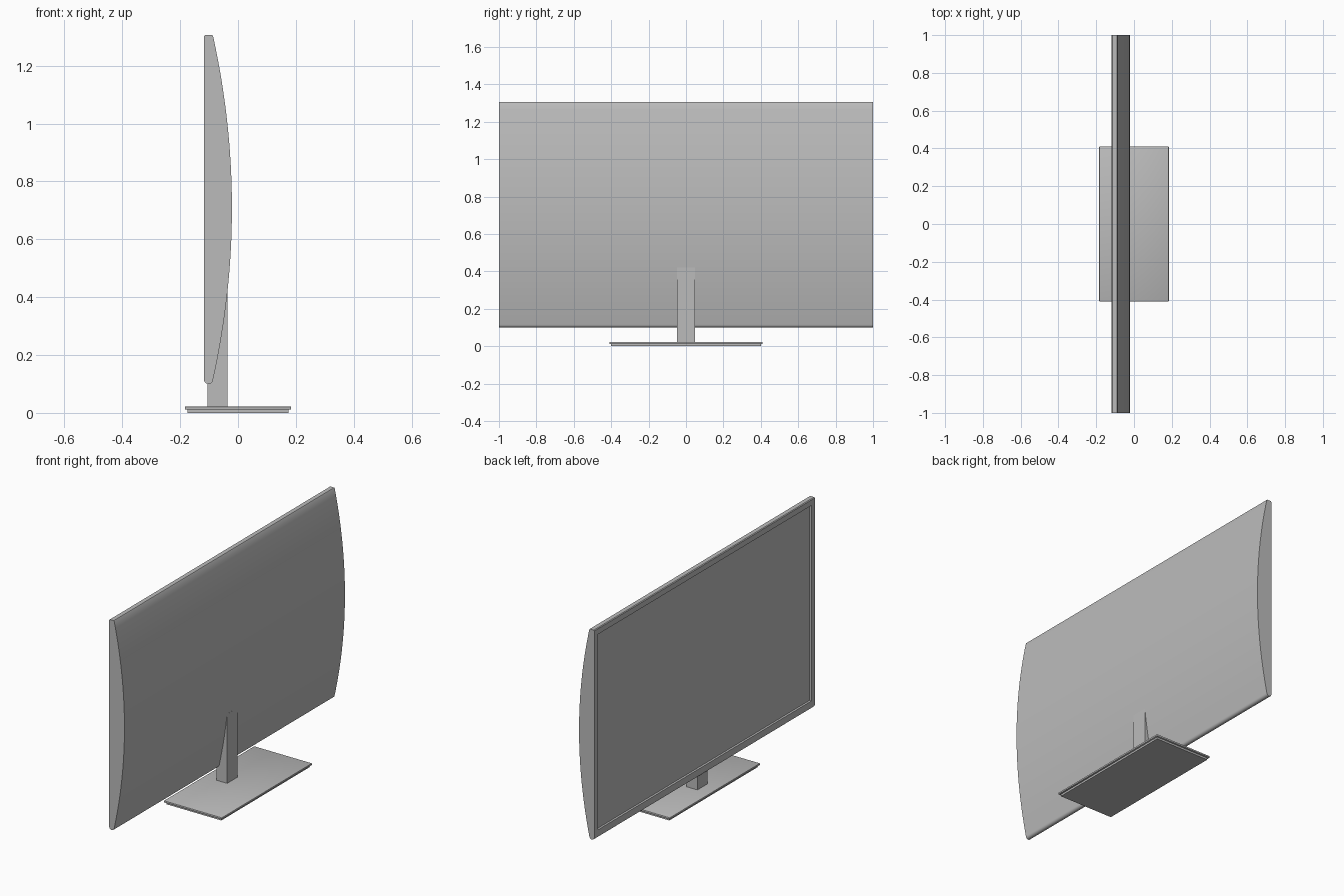
import bpy
import bmesh
import math
from mathutils import Vector

cube = bpy.data.objects.get("Cube")
if cube:
    bpy.data.objects.remove(cube, do_unlink=True)

# One plain grey for the whole model
grey = bpy.data.materials.new("plain_grey")
grey.use_nodes = True
color = (0.5, 0.5, 0.5, 1)
grey.diffuse_color = color
grey.node_tree.nodes["Principled BSDF"].inputs["Base Color"].default_value = color


def finish(name, bm):
    """Turn a bmesh into a named, smooth-by-angle object."""
    bmesh.ops.recalc_face_normals(bm, faces=bm.faces)
    mesh = bpy.data.meshes.new(name)
    bm.to_mesh(mesh)
    bm.free()
    mesh.materials.append(grey)
    obj = bpy.data.objects.new(name, mesh)
    bpy.context.collection.objects.link(obj)
    bpy.ops.object.select_all(action='DESELECT')
    obj.select_set(True)
    bpy.context.view_layer.objects.active = obj
    bpy.ops.object.shade_smooth_by_angle(angle=math.radians(30))
    return obj


def box(name, low, high, bevel=0):
    bm = bmesh.new()
    bmesh.ops.create_cube(bm, size=1)
    low, high = Vector(low), Vector(high)
    bmesh.ops.scale(bm, vec=high - low, verts=bm.verts)
    bmesh.ops.translate(bm, vec=(low + high) / 2, verts=bm.verts)
    if bevel:
        bmesh.ops.bevel(bm, geom=bm.edges[:], offset=bevel, segments=2,
                        profile=0.5, affect='EDGES')
    return finish(name, bm)


# Display housing: side profile with a bowed back and rounded lower lip
FRONT, REAR, BULGE = -0.118, -0.086, 0.065
Z_LOW, Z_HIGH = 0.116, 1.302
STEPS = 32
profile = [(FRONT, Z_HIGH), (FRONT + 0.004, 1.306), (REAR - 0.003, 1.306)]
for i in range(STEPS + 1):
    t = i / STEPS
    bow = 1 - (2 * t - 1) ** 2
    profile.append((REAR + BULGE * bow, Z_HIGH + (Z_LOW - Z_HIGH) * t))
mid, radius = (FRONT + REAR) / 2, (REAR - FRONT) / 2
for i in range(1, 9):
    a = math.pi * i / 8
    profile.append((mid + radius * math.cos(a), Z_LOW - radius * math.sin(a)))

bm = bmesh.new()
side = bm.faces.new([bm.verts.new((x, -1, z)) for x, z in profile])
extruded = bmesh.ops.extrude_face_region(bm, geom=[side])
bmesh.ops.translate(bm, vec=(0, 2, 0),
                    verts=[g for g in extruded["geom"] if isinstance(g, bmesh.types.BMVert)])
bmesh.ops.recalc_face_normals(bm, faces=bm.faces)

# Screen: flat face framed by a bezel and slightly recessed
screen = max((f for f in bm.faces if f.normal.x < -0.99), key=lambda f: f.calc_area())
bmesh.ops.inset_region(bm, faces=[screen], thickness=0.045)
bmesh.ops.inset_region(bm, faces=[screen], thickness=0.0005, depth=-0.012)
finish("display_housing", bm)

# Stand: neck, base plate and foot pad
box("stand_neck", (-0.105, -0.047, 0.018), (-0.036, 0.047, 0.42))
box("base_plate", (-0.184, -0.41, 0.011), (0.184, 0.41, 0.022), 0.003)
box("foot_pad", (-0.174, -0.4, 0), (0.174, 0.4, 0.013))
